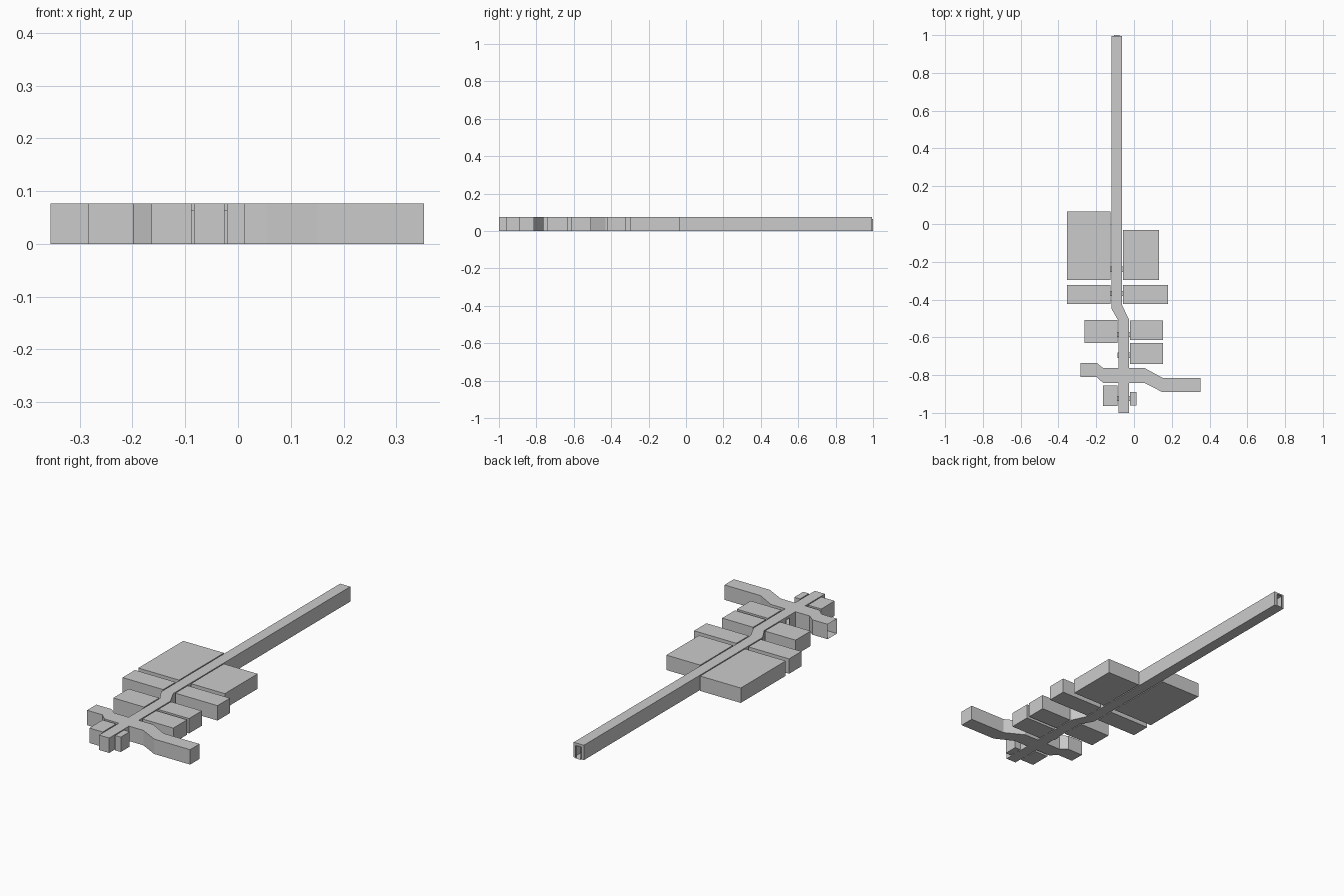
import bpy, bmesh
from mathutils import Vector

if "Cube" in bpy.data.objects:
    bpy.data.objects.remove(bpy.data.objects["Cube"])

H = 0.076        # ceiling height
DOOR_H = 0.064   # door height
HALF = 0.014     # half door width


def make_shell(name, outline, doors=(), open_edges=()):
    """Hollow prism over a counter-clockwise outline.
    doors: (edge index, centre point); open_edges: edges left without a wall."""
    bm = bmesh.new()

    def face(points):
        bm.faces.new([bm.verts.new(p) for p in points])

    def wall(a, b, z0, z1):
        face([(a.x, a.y, z0), (b.x, b.y, z0), (b.x, b.y, z1), (a.x, a.y, z1)])

    pts = [Vector(p) for p in outline]
    face([(p.x, p.y, H) for p in pts])
    face([(p.x, p.y, 0) for p in reversed(pts)])
    for i, a in enumerate(pts):
        if i in open_edges:
            continue
        b = pts[(i + 1) % len(pts)]
        d = (b - a).normalized()
        cuts = sorted((Vector(c) - a).dot(d) for e, c in doors if e == i)
        start = a
        for t in cuts:
            p, q = a + d * (t - HALF), a + d * (t + HALF)
            wall(start, p, 0, H)
            wall(p, q, DOOR_H, H)
            start = q
        wall(start, b, 0, H)
    bmesh.ops.remove_doubles(bm, verts=bm.verts, dist=1e-5)
    finish(name, bm)


def make_doorway(name, x0, x1, y0, y1, along_x=True):
    """Short open-ended tunnel joining two shells."""
    bm = bmesh.new()
    bmesh.ops.create_cube(bm, size=1)
    for v in bm.verts:
        v.co = ((x0 + x1) / 2 + v.co.x * (x1 - x0),
                (y0 + y1) / 2 + v.co.y * (y1 - y0),
                (v.co.z + 0.5) * DOOR_H)
    axis = 0 if along_x else 1
    ends = [f for f in bm.faces if abs(f.normal[axis]) > 0.9]
    bmesh.ops.delete(bm, geom=ends, context='FACES_ONLY')
    finish(name, bm)


def finish(name, bm):
    mesh = bpy.data.meshes.new(name)
    bm.to_mesh(mesh)
    bm.free()
    bpy.context.collection.objects.link(bpy.data.objects.new(name, mesh))


# Corridor wall and room wall lines
UL, UR, LL, LR = -0.120, -0.063, -0.083, -0.026
GAP = 0.0055
upper_doors, lower_doors = (-0.24, -0.368), (-0.585, -0.695, -0.924)

# Corridor with two side arms, counter-clockwise from the front left corner
corridor = [
    (LL, -1.0), (LR, -1.0), (LR, -0.841),
    (0.055, -0.841), (0.15, -0.89), (0.353, -0.89),
    (0.353, -0.814), (0.15, -0.814), (0.055, -0.762), (LR, -0.762),
    (LR, -0.507), (UR, -0.43), (UR, 0.994), (UL, 0.994),
    (UL, -0.447), (LL, -0.512), (LL, -0.762),
    (-0.164, -0.762), (-0.198, -0.735), (-0.284, -0.735),
    (-0.284, -0.81), (-0.198, -0.81), (-0.164, -0.841), (LL, -0.841),
]
doors = [(12, (-0.0915, 0.994)), (1, (LR, -0.924)), (23, (LL, -0.924))]
for y in upper_doors:
    doors += [(11, (UR, y)), (13, (UL, y))]
for y in lower_doors[:2]:
    doors += [(9, (LR, y)), (15, (LL, y))]
make_shell("corridor", corridor, doors, open_edges=(19,))

# Rooms: name, x range, y range, door y
rooms = [
    ("large_room_left", -0.355, UL - GAP, -0.296, 0.066, -0.24),
    ("large_room_right", UR + GAP, 0.133, -0.296, -0.032, -0.24),
    ("long_room_left", -0.355, UL - GAP, -0.423, -0.323, -0.368),
    ("long_room_right", UR + GAP, 0.181, -0.423, -0.323, -0.368),
    ("middle_room_left", -0.262, LL - GAP, -0.63, -0.508, -0.585),
    ("middle_room_right", LR + GAP, 0.154, -0.614, -0.511, -0.585),
    ("lower_room_right", LR + GAP, 0.154, -0.741, -0.63, -0.695),
    ("small_room_left", -0.164, LL - GAP, -0.963, -0.855, -0.924),
    ("closet_right", LR + GAP, 0.012, -0.961, -0.889, -0.924),
]
for name, x0, x1, y0, y1, dy in rooms:
    edge, dx = (1, x1) if name.endswith("left") else (3, x0)
    make_shell(name, [(x0, y0), (x1, y0), (x1, y1), (x0, y1)], [(edge, (dx, dy))])

# Doorways on both sides of the corridor and at its far end
for left, right, ys in ((UL, UR, upper_doors), (LL, LR, lower_doors)):
    for y in ys:
        make_doorway("doorway_left", left - GAP, left, y - HALF, y + HALF)
        make_doorway("doorway_right", right, right + GAP, y - HALF, y + HALF)
make_doorway("end_doorway", -0.0915 - HALF, -0.0915 + HALF, 0.994, 1.0, along_x=False)
